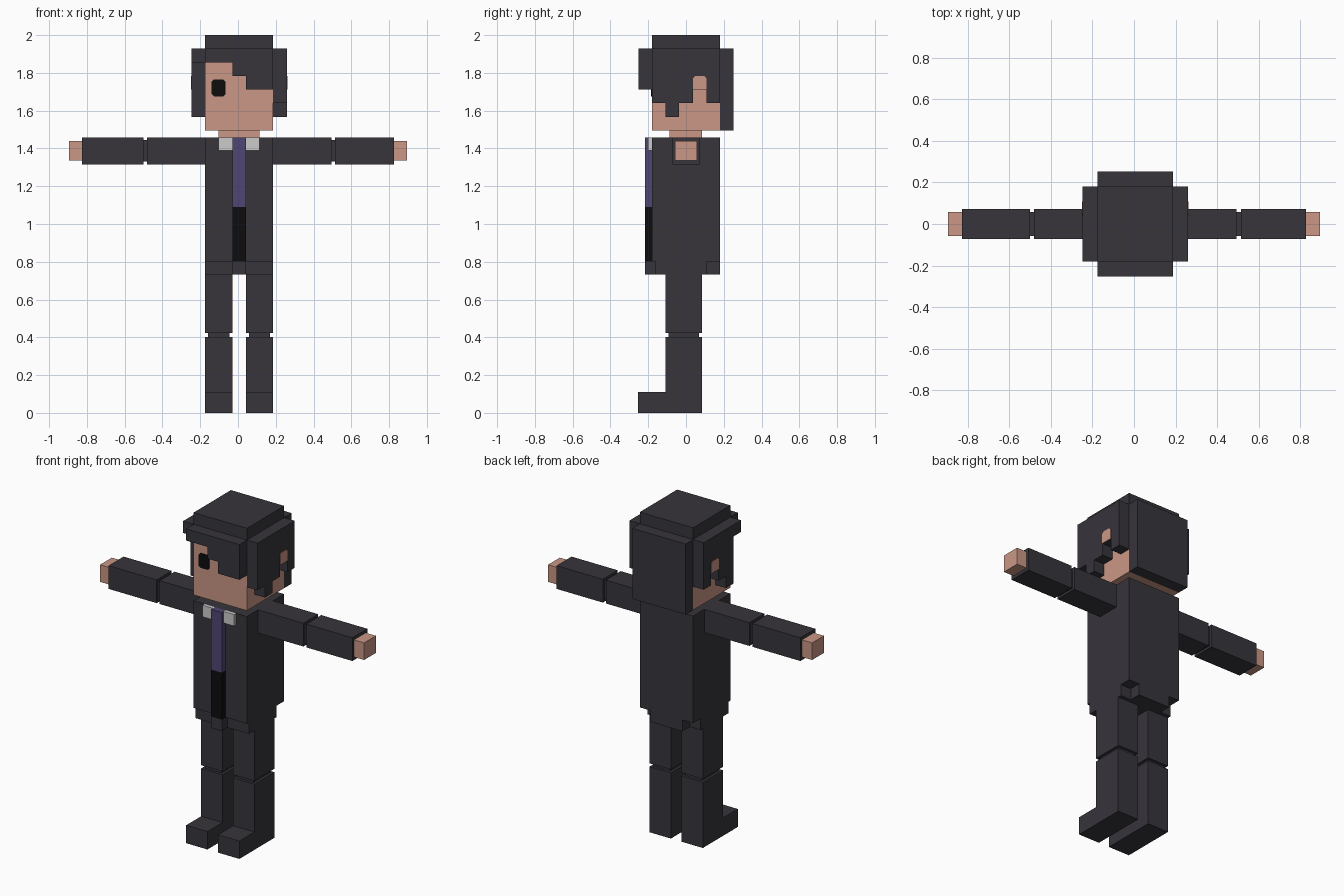
import bpy
import bmesh

if "Cube" in bpy.data.objects:
    bpy.data.objects.remove(bpy.data.objects["Cube"], do_unlink=True)

V = 0.0722          # block size
CX = 0.006          # body centre line
HALF = 2.5 * V
NECK_Z, CHIN, CROWN = 1.459, 1.495, 1.928


def make_material(name, rgb):
    mat = bpy.data.materials.new(name)
    mat.use_nodes = True
    color = (*rgb, 1.0)
    mat.diffuse_color = color
    bsdf = next(n for n in mat.node_tree.nodes if n.type == 'BSDF_PRINCIPLED')
    bsdf.inputs["Base Color"].default_value = color
    return mat


SUIT = make_material("charcoal", (0.038, 0.035, 0.044))
SKIN = make_material("skin", (0.59, 0.31, 0.24))
WHITE = make_material("collar white", (0.60, 0.60, 0.60))
PURPLE = make_material("tie purple", (0.080, 0.062, 0.175))
BLACK = make_material("black", (0.004, 0.004, 0.004))


def prism(name, mat, outline, axis, start, end):
    """Extrude an outline of (across, height) points along x or y."""
    bm = bmesh.new()

    def place(u, z, d):
        return (d, u, z) if axis == 'x' else (u, d, z)

    face = bm.faces.new([bm.verts.new(place(u, z, start)) for u, z in outline])
    result = bmesh.ops.extrude_face_region(bm, geom=[face])
    moved = [g for g in result["geom"] if isinstance(g, bmesh.types.BMVert)]
    step = end - start
    bmesh.ops.translate(bm, verts=moved,
                        vec=(step, 0, 0) if axis == 'x' else (0, step, 0))
    bmesh.ops.recalc_face_normals(bm, faces=bm.faces)
    mesh = bpy.data.meshes.new(name)
    bm.to_mesh(mesh)
    bm.free()
    mesh.materials.append(mat)
    obj = bpy.data.objects.new(name, mesh)
    bpy.context.collection.objects.link(obj)
    return obj


def box(name, mat, x, y, z):
    outline = [(x[0], z[0]), (x[1], z[0]), (x[1], z[1]), (x[0], z[1])]
    return prism(name, mat, outline, 'y', y[0], y[1])


def fringe(left, bottoms, top):
    """Outline of a hair panel whose lower edge steps block by block."""
    points = [(left, top)]
    for i, b in enumerate(bottoms):
        for u in (left + i * V, left + (i + 1) * V):
            if points[-1] == (u, b):
                continue
            points.append((u, b))
    points.append((left + len(bottoms) * V, top))
    return points


def rounded(u, z, cut, round_bottom=True):
    """Rectangle outline with clipped corners."""
    pts = [(u[0], z[1] - cut), (u[0] + cut, z[1]),
           (u[1] - cut, z[1]), (u[1], z[1] - cut)]
    if round_bottom:
        pts += [(u[1], z[0] + cut), (u[1] - cut, z[0]),
                (u[0] + cut, z[0]), (u[0], z[0] + cut)]
    else:
        pts += [(u[1], z[0]), (u[0], z[0])]
    return pts


BODY_X = (CX - HALF, CX + HALF)
BODY_Y = (-HALF, HALF)
MID_X = (CX - V / 2, CX + V / 2)
WIDE_X = (CX - 1.5 * V, CX + 1.5 * V)
ROW = [CHIN + i * V for i in range(7)]

# Head and neck
box("head", SKIN, BODY_X, BODY_Y, (CHIN, CROWN))
box("neck", SKIN, WIDE_X, (-0.088, 0.084), (NECK_Z, CHIN))
prism("eye", BLACK, rounded((-0.14, -0.066), (1.676, 1.765), 0.012),
      'y', -HALF - 0.004, -HALF)

# Hair: crown, stepped fringe, back and side panels
box("hair_crown", SUIT, BODY_X, BODY_Y, (CROWN, 2.0))
prism("hair_fringe", SUIT,
      fringe(BODY_X[0], [ROW[5], ROW[5], ROW[4], ROW[3], ROW[3]], CROWN),
      'y', -HALF - V, -HALF)
box("hair_back", SUIT, BODY_X, (HALF, HALF + V), (CHIN, CROWN))
for side, s, front_row in (("left", 1, ROW[2]), ("right", -1, ROW[5])):
    inner = CX + s * HALF
    outer = inner + s * V
    prism(f"hair_{side}", SUIT,
          fringe(-HALF, [front_row, ROW[1], ROW[2], ROW[3], ROW[2]], CROWN),
          'x', inner, outer)
    prism(f"ear_{side}", SKIN,
          rounded((V / 2, 1.5 * V), (ROW[3], ROW[4]), 0.012, False),
          'x', outer, outer + s * 0.003)

# Jacket with notched hem
HEM, WAIST = 0.732, 0.802
box("jacket", SUIT, BODY_X, BODY_Y, (WAIST, NECK_Z))
box("jacket_hem", SUIT, BODY_X, (-0.161, 1.5 * V), (HEM, WAIST))
box("jacket_tail", SUIT, WIDE_X, (1.5 * V, HALF), (HEM, WAIST))

# Shirt front
TIE_Y = (-0.217, -HALF)
box("tie", PURPLE, MID_X, TIE_Y, (1.09, NECK_Z))
box("shirt_gap", BLACK, MID_X, TIE_Y, (WAIST, 1.09))
box("front_hem", SUIT, MID_X, (TIE_Y[0], -0.161), (HEM, WAIST))
for side, x in (("right", (WIDE_X[0], MID_X[0])), ("left", (MID_X[1], WIDE_X[1]))):
    box(f"collar_{side}", WHITE, x, (-0.2, -HALF), (1.388, NECK_Z))

# Arms and legs
for side, s in (("left", 1), ("right", -1)):
    def span(a, b):
        return tuple(sorted((s * a, s * b)))

    shoulder = abs(CX + s * HALF)
    elbow = 0.504 if s > 0 else 0.491
    arm_y, arm_z = (-V, V), (1.316, NECK_Z)
    box(f"upper_arm_{side}", SUIT, span(shoulder, elbow - 0.01), arm_y, arm_z)
    box(f"elbow_{side}", SUIT, span(elbow - 0.01, elbow + 0.01),
        (-0.058, 0.058), (1.33, 1.445))
    box(f"forearm_{side}", SUIT, span(elbow + 0.01, 0.827), arm_y, arm_z)
    box(f"hand_{side}", SKIN, span(0.827, 0.896), (-0.057, 0.057), (1.335, 1.44))

    lo, hi = sorted((CX + s * V / 2, CX + s * HALF))
    leg_y = (-0.108, 0.086)
    box(f"thigh_{side}", SUIT, (lo, hi), leg_y, (0.423, HEM))
    box(f"knee_{side}", SUIT, (lo + 0.016, hi - 0.016), (-0.092, 0.07), (0.403, 0.423))
    box(f"shin_{side}", SUIT, (lo, hi), leg_y, (0, 0.403))
    box(f"foot_{side}", SUIT, (lo, hi), (-0.253, -0.108), (0, 0.11))
